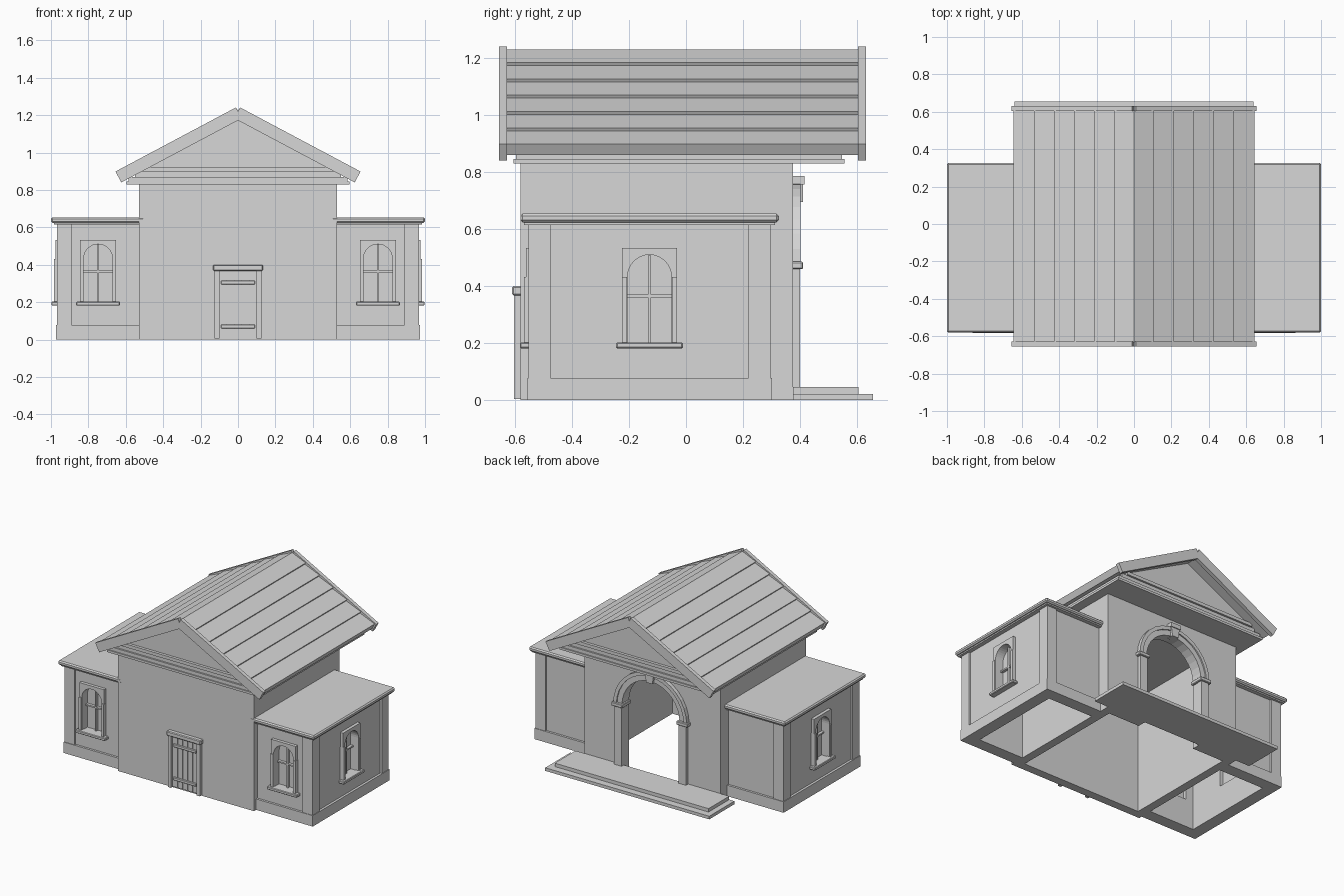
import bpy, bmesh
from math import sin, cos, pi, radians
from mathutils import Vector

old = bpy.data.objects.get("Cube")
if old:
    bpy.data.objects.remove(old, do_unlink=True)

stone = bpy.data.materials.new("plain grey")
stone.use_nodes = True
GREY = (0.68, 0.68, 0.68, 1)
stone.diffuse_color = GREY
stone.node_tree.nodes["Principled BSDF"].inputs["Base Color"].default_value = GREY


def prism(name, loops, axis, a, b, mirror=False, bevel=0):
    """Extrude outline loops (later ones are holes) along axis X or Y from a to b."""
    bm = bmesh.new()
    edges = []
    for loop in loops:
        vs = [bm.verts.new((u, a, v) if axis == "Y" else (a, u, v)) for u, v in loop]
        edges += [bm.edges.new((vs[i - 1], vs[i])) for i in range(len(vs))]
    bmesh.ops.triangle_fill(bm, use_beauty=True, edges=edges)
    # merge the fill triangles where the outline has no hole
    if len(loops) == 1:
        bmesh.ops.dissolve_faces(bm, faces=bm.faces[:])
    ext = bmesh.ops.extrude_face_region(bm, geom=bm.faces[:], use_keep_orig=True)
    shift = Vector((0, b - a, 0)) if axis == "Y" else Vector((b - a, 0, 0))
    moved = [g for g in ext["geom"] if isinstance(g, bmesh.types.BMVert)]
    bmesh.ops.translate(bm, verts=moved, vec=shift)
    bmesh.ops.recalc_face_normals(bm, faces=bm.faces[:])
    mesh = bpy.data.meshes.new(name)
    bm.to_mesh(mesh)
    bm.free()
    mesh.materials.append(stone)
    obj = bpy.data.objects.new(name, mesh)
    bpy.context.scene.collection.objects.link(obj)
    if bevel:
        mod = obj.modifiers.new("soft edge", "BEVEL")
        mod.width, mod.segments = bevel, 1
    if mirror:
        obj.modifiers.new("mirror", "MIRROR")
    return obj


def rect(u0, u1, v0, v1):
    return [(u0, v0), (u1, v0), (u1, v1), (u0, v1)]


def box(name, x, y, z, **kw):
    return prism(name, [rect(*x, *z)], "Y", *y, **kw)


def arc(c, r, spring, n):
    """Half circle from right to left."""
    return [(c + r * cos(pi * i / n), spring + r * sin(pi * i / n)) for i in range(n + 1)]


def arch(c, r, base, spring, n):
    return [(c - r, base), (c + r, base)] + arc(c, r, spring, n)


# Arched windows of the wings
SILL, SPRING, RADIUS = 0.2, 0.433, 0.077


def window_hole(c):
    return arch(c, RADIUS, SILL, SPRING, 16)


def window(name, c, axis, face, out):
    def part(label, loops, k0, k1, **kw):
        prism(name + "_" + label, loops, axis, face + out * k0, face + out * k1, mirror=True, **kw)
    part("surround", [rect(c - 0.096, c + 0.096, SILL, 0.533), window_hole(c)], 0, 0.022)
    part("pane", [window_hole(c)], -0.045, -0.04)
    part("mullion", [rect(c - 0.005, c + 0.005, SILL, 0.508)], -0.04, -0.02)
    part("crossbar", [rect(c - RADIUS, c + RADIUS, 0.36, 0.37)], -0.04, -0.02)
    for side in (-1, 1):
        u = c + side * 0.088
        part("jamb", [rect(u - 0.009, u + 0.009, SILL, 0.432)], 0, 0.028)
    part("sill", [rect(c - 0.117, c + 0.117, 0.182, 0.203)], 0, 0.043, bevel=0.004)


# Main hall walls, open below
WALL_TOP = 0.835
box("hall_front_wall", (-0.53, 0.53), (-0.58, -0.52), (0, WALL_TOP))
box("hall_side_wall", (0.47, 0.53), (-0.52, 0.315), (0, WALL_TOP), mirror=True)
ARCH_R, ARCH_Z = 0.225, 0.475
opening = arc(0, ARCH_R, ARCH_Z, 16)
back = [(0.53, 0), (0.53, WALL_TOP), (-0.53, WALL_TOP), (-0.53, 0), (-ARCH_R, 0)]
prism("hall_back_wall", [back + opening[::-1] + [(ARCH_R, 0)]], "Y", 0.315, 0.375)

# Entrance arch mouldings
for label, r0, r1, y in (("archivolt", 0.225, 0.27, 0.393), ("archivolt_rim", 0.262, 0.287, 0.402)):
    prism(label, [arc(0, r1, ARCH_Z, 16) + arc(0, r0, ARCH_Z, 16)[::-1]], "Y", 0.37, y)
box("arch_post", (0.222, 0.28), (0.365, 0.4), (0.0, 0.462), mirror=True)
box("arch_capital", (0.21, 0.298), (0.31, 0.411), (0.46, 0.486), mirror=True, bevel=0.004)
prism("keystone", [[(-0.024, 0.695), (0.024, 0.695), (0.034, 0.76), (-0.034, 0.76)]], "Y", 0.36, 0.41)
box("keystone_cap", (-0.04, 0.04), (0.36, 0.416), (0.757, 0.786))

# Entrance steps
box("lower_step", (-0.64, 0.64), (0.375, 0.655), (0, 0.022))
box("upper_step", (-0.6, 0.6), (0.375, 0.605), (0.022, 0.046))

# Front plank door
for i in range(5):
    x = -0.098 + i * 0.04
    box("door_plank", (x, x + 0.036), (-0.588, -0.575), (0.01, 0.37))
for z in (0.06, 0.294):
    box("door_batten", (-0.09, 0.09), (-0.598, -0.585), (z, z + 0.021), bevel=0.003)
box("door_post", (0.1, 0.125), (-0.604, -0.575), (0.005, 0.368), mirror=True)
box("door_lintel", (-0.133, 0.133), (-0.61, -0.575), (0.368, 0.4), bevel=0.005)

# Side wings, open below
FRONT, BACK, SIDE, T = -0.54, 0.285, 0.955, 0.07
WING_TOP = 0.62
front_c, side_c = 0.748, -0.128
prism("wing_front_wall", [rect(0.53, SIDE, 0, WING_TOP), window_hole(front_c)],
      "Y", FRONT, FRONT + T, mirror=True)
prism("wing_side_wall", [rect(FRONT + T, BACK - T, 0, WING_TOP), window_hole(side_c)],
      "X", SIDE - T, SIDE, mirror=True)
box("wing_back_wall", (0.53, SIDE), (BACK - T, BACK), (0, WING_TOP), mirror=True)
box("wing_front_plinth", (0.53, 0.972), (-0.556, FRONT), (0, 0.077), mirror=True)
box("wing_back_plinth", (0.53, 0.972), (BACK, 0.301), (0, 0.077), mirror=True)
box("wing_side_plinth", (SIDE, 0.972), (FRONT, BACK), (0, 0.077), mirror=True)
for y in ((-0.552, -0.475), (0.22, 0.297)):
    box("wing_pilaster", (0.89, 0.968), y, (0.077, 0.617), mirror=True)
box("wing_roof_moulding", (0.5, 0.985), (-0.568, 0.313), (0.615, 0.628), mirror=True)
box("wing_roof", (0.5, 1.0), (-0.581, 0.326), (0.624, 0.654), mirror=True, bevel=0.008)
window("front_window", front_c, "Y", FRONT, -1)
window("side_window", side_c, "X", SIDE, 1)

# Cornice and pediments
box("cornice_base", (-0.597, 0.597), (-0.605, 0.556), (0.83, 0.846))
box("cornice_band", (-0.585, 0.585), (-0.597, 0.548), (0.846, 0.87))
box("frieze", (-0.55, 0.55), (-0.585, 0.536), (0.868, 0.902))
box("pediment_ledge", (-0.515, 0.515), (-0.6, 0.55), (0.9, 0.923))
prism("tympanum", [[(-0.51, 0.92), (0.51, 0.92), (0, 1.185)]], "Y", -0.58, 0.53)

# Roof of six overlapping boards on each slope
ANGLE = radians(28)
RIDGE = 1.247


def slope(s, h):
    """Point at distance s down the slope and height h off it."""
    return (s * cos(ANGLE) + h * sin(ANGLE), RIDGE - s * sin(ANGLE) + h * cos(ANGLE))


LENGTH, COUNT = 0.732, 6
step = LENGTH / COUNT
half = [(0, 1.23)]
for i in range(COUNT):
    if i:
        half.append(slope(i * step, -0.018))
    half.append(slope((i + 1) * step, -0.006))
half += [slope(LENGTH, -0.05), (0, 1.18)]
half_left = [(-x, z) for x, z in half[1:-1]]
prism("board_roof", [half + half_left[::-1]], "Y", -0.63, 0.606)

# Bargeboards at both gable ends
board = [slope(0.012, 0), slope(0.742, 0), slope(0.742, -0.066), (0, 1.172), (0, 1.218)]
for y in ((-0.655, -0.628), (0.604, 0.631)):
    prism("bargeboard", [board], "Y", *y, mirror=True)
